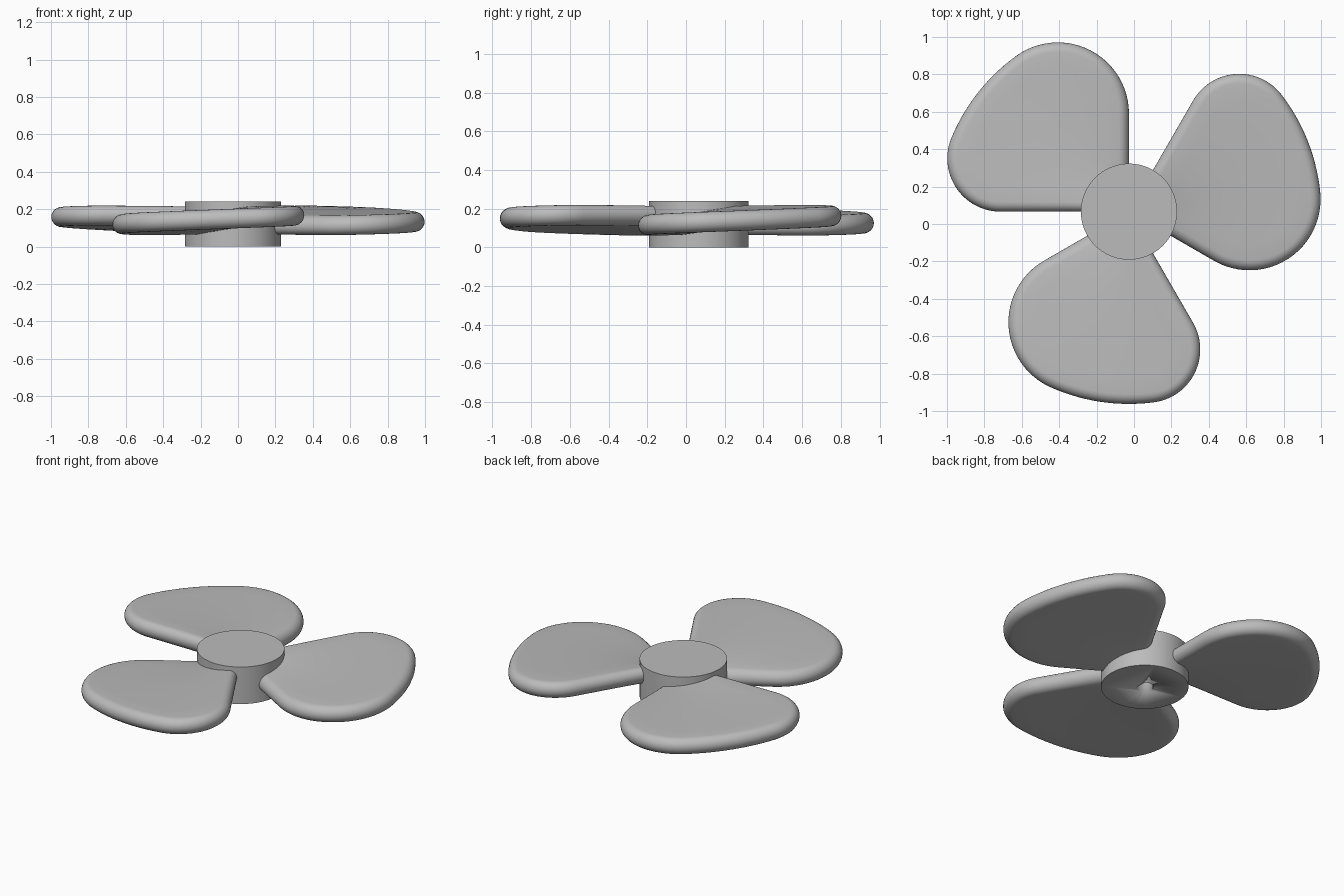
import bpy, bmesh, math
from mathutils import Vector

if "Cube" in bpy.data.objects:
    bpy.data.objects.remove(bpy.data.objects["Cube"])

HUB = Vector((-0.027, 0.066, 0))   # hub axis
HUB_R, HUB_H = 0.257, 0.24
TIP_R = 1.028                      # radius swept by the blade tips
LEAD_R, TRAIL_R = 0.38, 0.285      # corner rounding of the blade outline
HALF = 0.0525                      # half blade thickness
ROOT = 0.15                        # blade starts inside the hub

grey = bpy.data.materials.new("plain grey")
grey.diffuse_color = (0.5, 0.5, 0.5, 1)
grey.use_nodes = True
grey.node_tree.nodes["Principled BSDF"].inputs["Base Color"].default_value = grey.diffuse_color


def finish(bm, name):
    bmesh.ops.recalc_face_normals(bm, faces=bm.faces)
    me = bpy.data.meshes.new(name)
    bm.to_mesh(me)
    bm.free()
    me.materials.append(grey)
    ob = bpy.data.objects.new(name, me)
    bpy.context.collection.objects.link(ob)
    ob.location = HUB
    return ob


def prism(name, outline, z0, z1):
    bm = bmesh.new()
    face = bm.faces.new([bm.verts.new((x, y, z0)) for x, y in outline])
    ext = bmesh.ops.extrude_face_region(bm, geom=[face], use_keep_orig=True)
    top = [g for g in ext["geom"] if isinstance(g, bmesh.types.BMVert)]
    bmesh.ops.translate(bm, verts=top, vec=(0, 0, z1 - z0))
    return finish(bm, name)


def arc(cx, cy, r, a0, a1, n):
    return [(cx + r * math.cos(a0 + (a1 - a0) * i / n),
             cy + r * math.sin(a0 + (a1 - a0) * i / n)) for i in range(n + 1)]


def blade_outline(d):
    """Quarter sector with rounded outer corners, inset by d."""
    ay = math.sqrt(TIP_R ** 2 - 2 * TIP_R * LEAD_R)
    bx = -math.sqrt(TIP_R ** 2 - 2 * TIP_R * TRAIL_R)
    a = math.atan2(ay, -LEAD_R)
    b = math.atan2(TRAIL_R, bx)
    pts = [(-d, ROOT + (ay - ROOT) * i / 10) for i in range(10)]
    pts += arc(-LEAD_R, ay, LEAD_R - d, 0, a, 24)
    pts += arc(0, 0, TIP_R - d, a, b, 14)[1:-1]
    pts += arc(bx, TRAIL_R, TRAIL_R - d, b, 1.5 * math.pi, 24)
    pts += [(bx + (-ROOT - bx) * i / 10, d) for i in range(1, 11)]
    return pts


def pitch(x, y):
    """Blade mid height rises steadily with the angle around the hub."""
    t = (math.atan2(y, x) - math.pi / 2) / (math.pi / 2)
    return 0.11 + 0.059 * t


def make_blade(name, angle):
    bm = bmesh.new()
    mid = (-0.42, 0.42)

    def ring(pts, dz):
        return [bm.verts.new((x, y, pitch(x, y) + dz)) for x, y in pts]

    def scaled(s):
        return [(mid[0] + (x - mid[0]) * s, mid[1] + (y - mid[1]) * s)
                for x, y in blade_outline(HALF)]

    inner = (0.2, 0.4, 0.6, 0.8)
    rings = [ring(scaled(s), -HALF) for s in inner]
    for i in range(13):                       # fully rounded rim
        p = math.pi * (i / 12 - 0.5)
        rings.append(ring(blade_outline(HALF * (1 - math.cos(p))),
                          HALF * math.sin(p)))
    rings += [ring(scaled(s), HALF) for s in reversed(inner)]
    n = len(rings[0])
    for r0, r1 in zip(rings, rings[1:]):
        for i in range(n):
            j = (i + 1) % n
            bm.faces.new((r0[i], r0[j], r1[j], r1[i]))
    for r, dz in ((rings[0], -HALF), (rings[-1], HALF)):
        c = bm.verts.new((mid[0], mid[1], pitch(*mid) + dz))
        for i in range(n):
            bm.faces.new((r[i], r[(i + 1) % n], c))
    ob = finish(bm, name)
    ob.rotation_euler.z = angle
    for f in ob.data.polygons:
        f.use_smooth = True
    return ob


# Hub with a blind D-shaped shaft hole underneath
hub = prism("hub", arc(0, 0, HUB_R, 0, 2 * math.pi, 96)[:-1], 0, HUB_H)
cutter = prism("shaft_hole_cutter",
               arc(0, 0, 0.052, math.radians(50), math.radians(310), 32),
               -0.05, 0.16)
cutter.hide_render = True
cutter.hide_viewport = True
cut = hub.modifiers.new("shaft hole", "BOOLEAN")
cut.operation = "DIFFERENCE"
cut.solver = "EXACT"
cut.object = cutter
for ob in (hub, cutter):
    for f in ob.data.polygons:
        f.use_smooth = True
    ob.data.set_sharp_from_angle(angle=math.radians(30))

# Three blades around the hub
for k in range(3):
    make_blade("blade_%d" % (k + 1), k * 2 * math.pi / 3)
